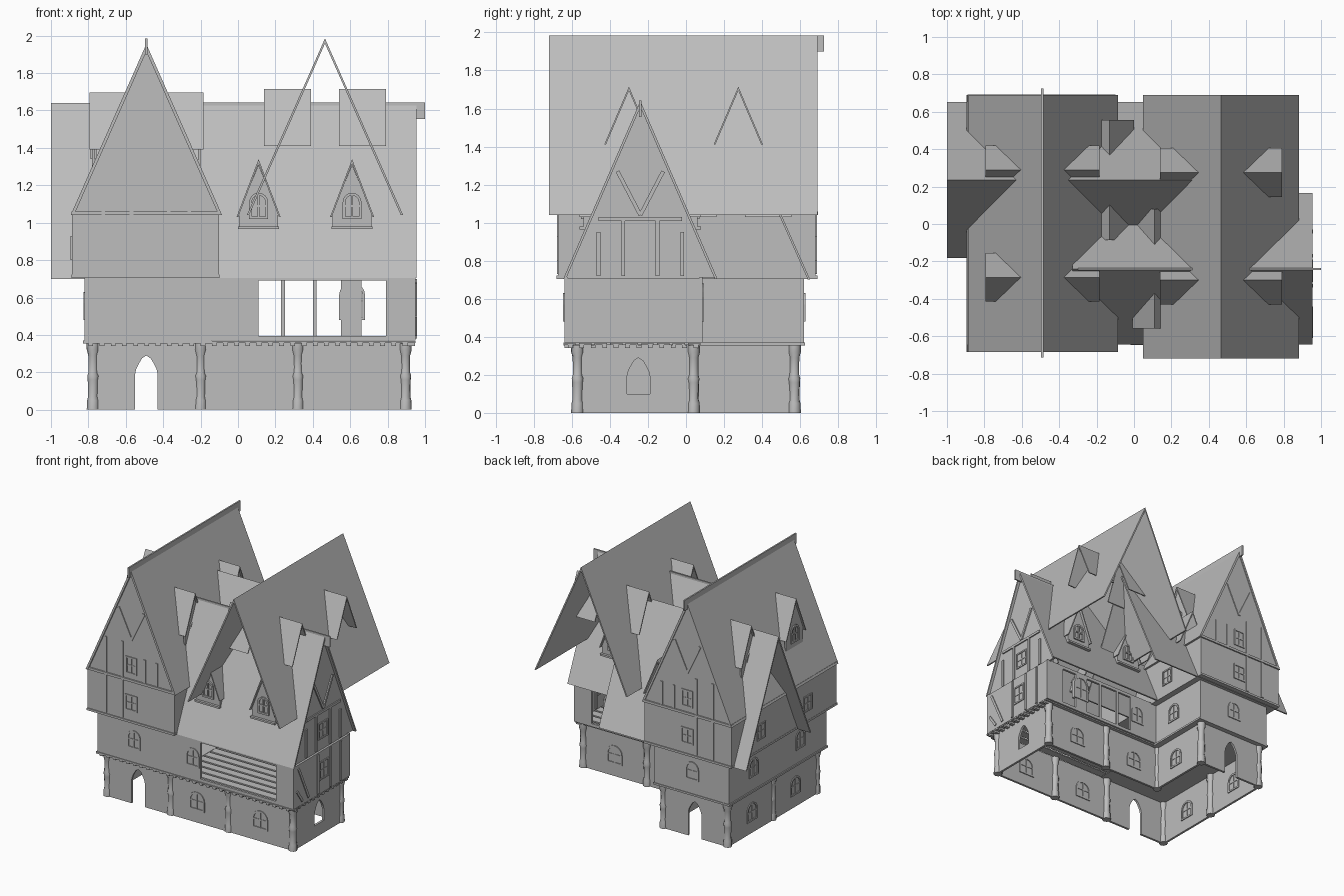
import bpy, bmesh, math
from mathutils import Matrix, Vector

if "Cube" in bpy.data.objects:
    bpy.data.objects.remove(bpy.data.objects["Cube"])

grey = bpy.data.materials.new("plain_grey")
grey.diffuse_color = (0.51, 0.51, 0.51, 1)
grey.use_nodes = True
grey.node_tree.nodes["Principled BSDF"].inputs["Base Color"].default_value = grey.diffuse_color


def finish(name, mesh):
    mesh.materials.clear()
    mesh.materials.append(grey)
    ob = bpy.data.objects.new(name, mesh)
    bpy.context.collection.objects.link(ob)
    return ob


def plate(name, loops, axis, a0, a1):
    """Fill 2D loops (extra loops are holes) and extrude from a0 to a1.
    axis 'y': loops are (x, z); axis 'x': loops are (y, z)."""
    cu = bpy.data.curves.new(name, 'CURVE')
    cu.dimensions, cu.fill_mode = '2D', 'BOTH'
    cu.extrude = abs(a1 - a0) / 2
    for lp in loops:
        sp = cu.splines.new('POLY')
        sp.points.add(len(lp) - 1)
        for p, (u, v) in zip(sp.points, lp):
            p.co = (u, v, 0, 1)
        sp.use_cyclic_u = True
    tmp = bpy.data.objects.new("tmp", cu)
    bpy.context.collection.objects.link(tmp)
    bpy.context.view_layer.update()
    dg = bpy.context.evaluated_depsgraph_get()
    mesh = bpy.data.meshes.new_from_object(tmp.evaluated_get(dg))
    bpy.data.objects.remove(tmp)
    mid = (a0 + a1) / 2
    if axis == 'y':
        m = Matrix(((1, 0, 0, 0), (0, 0, -1, mid), (0, 1, 0, 0), (0, 0, 0, 1)))
    else:
        m = Matrix(((0, 0, 1, mid), (1, 0, 0, 0), (0, 1, 0, 0), (0, 0, 0, 1)))
    mesh.transform(m)
    for p in mesh.polygons:
        p.use_smooth = False
    return finish(name, mesh)


def rect(u0, u1, v0, v1):
    return [(u0, v0), (u1, v0), (u1, v1), (u0, v1)]


def arch(c, w, v0, v1, point=0.0):
    """Arched outline; point > 0 sharpens the top."""
    top = [(c + w * math.cos(a), v1 - w + w * math.sin(a) + point * math.sin(a) ** 4)
           for a in [math.pi * i / 8 for i in range(9)]]
    return [(c - w, v0), (c + w, v0)] + top


def box(name, x0, x1, y0, y1, z0, z1):
    return plate(name, [rect(x0, x1, z0, z1)], 'y', y0, y1)


def beam(name, p, q, axis, a, w=0.01, d=0.016):
    n = (Vector(q) - Vector(p)).normalized().orthogonal() * w
    p, q = Vector(p), Vector(q)
    plate(name, [[tuple(p - n), tuple(q - n), tuple(q + n), tuple(p + n)]], axis, a - d, a + d)


def window(name, c, axis, a, v0, v1, w=0.065, square=False):
    """Framed window with a cross bar, standing proud of both wall faces."""
    if square:
        loops = [rect(c - w, c + w, v0, v1), rect(c - w + .012, c + w - .012, v0 + .012, v1 - .012)]
    else:
        loops = [arch(c, w, v0, v1), arch(c, w - 0.014, v0 + 0.014, v1 - 0.014)]
    plate(name + "_frame", loops, axis, a - 0.016, a + 0.016)
    beam(name + "_mullion", (c, v0), (c, v1 - 0.01), axis, a, 0.005, 0.014)
    beam(name + "_bar", (c - w, (v0 + v1) / 2), (c + w, (v0 + v1) / 2), axis, a, 0.005, 0.013)


def roof(name, axis, c, half, z0, z1, a0, a1, t=0.012):
    s = t * (z1 - z0) / half
    plate(name, [[(c - half, z0), (c - half + t, z0), (c, z1 - s), (c + half - t, z0),
                  (c + half, z0), (c, z1)]], axis, a0, a1)


def pillar(x, y):
    bm = bmesh.new()
    rings = []
    for z, r in [(0, .034), (.05, .032), (.07, .027), (.16, .03), (.18, .033), (.2, .027),
                 (.29, .026), (.32, .034), (.355, .034)]:
        rings.append([bm.verts.new((x + r * math.cos(i * math.pi / 4 + z * 2),
                                    y + r * math.sin(i * math.pi / 4 + z * 2), z)) for i in range(8)])
    for a, b in zip(rings, rings[1:]):
        for i in range(8):
            bm.faces.new((a[i], a[(i + 1) % 8], b[(i + 1) % 8], b[i])).smooth = True
    bm.faces.new(rings[0][::-1])
    bm.faces.new(rings[-1])
    me = bpy.data.meshes.new("pillar")
    bm.to_mesh(me)
    bm.free()
    finish("pillar", me)


T = 0.018
door = lambda c, z0=0.0: arch(c, 0.06, z0, 0.25, 0.04)

# Ground floor walls of the L-shaped plan
for y in (-0.585, 0.567):
    plate("ground_gable_wall", [[(-.79, 0), (-.55, 0)] + door(-.49)[:1:-1] + [(-.43, 0), (-.19, 0), (-.19, .36), (-.79, .36)]], 'y', y, y + T)
plate("ground_left_wall", [rect(-.58, .58, 0, .36)], 'x', -.79, -.79 + T)
plate("ground_inner_wall", [rect(.03, .58, 0, .36)], 'x', -.208, -.19)
plate("ground_front_wall", [rect(-.2, .91, 0, .36)], 'y', -.585, -.567)
plate("ground_back_wall", [rect(-.2, .91, 0, .36)], 'y', .03, .048)
plate("ground_right_wall", [rect(-.58, .04, 0, .36), door(-.25, .1)], 'x', .89, .908)
for x in (.04, .61):
    window("ground_window", x, 'y', -.576, .1, .25, .07)
    window("ground_back_window", x, 'y', .039, .1, .25, .07)
for y in (-.28, .28):
    window("ground_left_window", y, 'x', -.781, .1, .25)
window("ground_inner_window", .28, 'x', -.199, .1, .25)
for x, y in [(-.775, -.57), (-.2, -.57), (.32, -.57), (.895, -.57), (.895, .04), (.32, .04),
             (-.2, .04), (-.2, .57), (-.775, .57), (-.775, 0)]:
    pillar(x, y)

# Middle floor slabs, planks and joist ends
box("left_wing_floor", -.83, -.14, -.645, .625, .355, .37)
for i in range(9):
    y = -.645 + i * .082
    box("floor_plank", -.14, .95, y, y + .065, .358, .368)
for i in range(29):
    x = -.8 + i * .06
    box("joist_end", x, x + .025, -.64, -.57, .342, .358)
for i in range(12):
    y = -.62 + i * .06
    box("joist_end_side", .89, .945, y, y + .025, .342, .358)

# Middle floor walls, open gallery in the front wing
for y in (-.64, .602):
    plate("middle_gable_wall", [rect(-.82, -.15, .37, .71)], 'y', y, y + T)
    window("middle_gable_window", -.49, 'y', y + T / 2, .48, .63, .06)
plate("middle_left_wall", [rect(-.64, .62, .37, .71)], 'x', -.82, -.802)
plate("middle_inner_wall", [rect(.07, .62, .37, .71)], 'x', -.168, -.15)
window("middle_inner_window", .3, 'x', -.159, .48, .63, .06)
for y in (-.3, .3):
    window("middle_left_window", y, 'x', -.811, .48, .63, .06)
for y in (-.64, .07):
    box("middle_wall_panel", -.15, .11, y, y + T, .37, .71)
    box("middle_wall_end", .79, .95, y, y + T, .37, .71)
    box("gallery_rail", .11, .79, y, y + T, .37, .395)
    box("gallery_top_beam", -.15, .95, y, y + T, .69, .715)
    window("middle_wall_window", .04, 'y', y + T / 2, .48, .63, .06)
for x0, x1 in [(.23, .25), (.4, .42), (.55, .66)]:
    box("gallery_post", x0, x1, .07, .088, .37, .7)
window("gallery_window", .61, 'y', .079, .48, .68, .07)
plate("middle_right_wall", [rect(-.64, .088, .37, .71)], 'x', .932, .95)
window("middle_right_window", -.25, 'x', .941, .48, .63, .06, True)
for y in (-.33, -.17, -.04):
    beam("middle_right_post", (y, .38), (y, .7), 'x', .941)
beam("middle_right_brace", (-.58, .68), (-.45, .4), 'x', .941)
beam("middle_right_brace", (-.6, .5), (-.53, .4), 'x', .941)

# Upper floor and gables of the left wing
box("upper_floor", -.89, -.10, -.68, .69, .705, .722)
for y in (-.672, .664):
    plate("left_gable_wall", [[(-.885, .72), (-.105, .72), (-.105, 1.05), (-.49, 1.92), (-.885, 1.05)]], 'y', y, y + T)
    m = y + T / 2
    window("upper_window", -.49, 'y', m, .8, .93, .055, True)
    window("gable_window", -.49, 'y', m, 1.1, 1.24, .05, True)
    box("gable_cross_beam", -.89, -.10, m - .02, m + .02, 1.04, 1.06)
    for x in (-.72, -.57):
        beam("gable_post", (x, .73), (x, 1.35), 'y', m)
    for x in (-.37, -.26):
        beam("gable_short_post", (x, 1.06), (x, 1.25), 'y', m)
    for s in (-1, 1):
        beam("gable_brace", (-.49, 1.38), (-.49 + s * .115, 1.62), 'y', m)
for x in (-.888, -.12):
    plate("upper_side_wall", [rect(-.672, .682, .72, 1.06)], 'x', x, x + T)
window("upper_inner_window", .28, 'x', -.111, .8, .93, .055, True)
for y in (-.3, .3):
    window("upper_left_window", y, 'x', -.879, .8, .93, .055, True)

# Roofs of both wings with ridge boards
roof("left_wing_roof", 'y', -.49, .405, 1.04, 1.955, -.685, .69, .018)
box("left_ridge_board", -.496, -.484, -.715, .725, 1.9, 1.985)
roof("front_wing_roof", 'x', -.24, .405, .705, 1.64, -.33, .955, .014)
box("front_ridge_board", -.3, 1.0, -.246, -.234, 1.555, 1.642)
# Loose outer roof sheets
roof("right_roof_sheet", 'y', .465, .418, 1.04, 1.985, -.72, .69)
roof("back_roof_sheet", 'x', .235, .418, .7, 1.64, -1.0, .33)

# Timbered gable of the front wing
plate("front_wing_gable", [[(-.63, .71), (.15, .71), (-.24, 1.61)]], 'x', .915, .933)
window("front_wing_gable_window", -.24, 'x', .924, .8, .935, .06, True)
beam("front_wing_collar", (-.46, 1.02), (-.02, 1.02), 'x', .927)
for s in (-1, 1):
    beam("front_wing_gable_post", (-.24 + s * .09, .72), (-.24 + s * .09, 1.02), 'x', .927)
    beam("front_wing_gable_post", (-.24 + s * .22, .72), (-.24 + s * .22, .95), 'x', .927)
    beam("front_wing_gable_brace", (-.24, 1.04), (-.24 + s * .12, 1.27), 'x', .927)

# Dormers: high ones on the roofs running front to back
for c, ys, out, top in ((-.49, (-.285, .29), .305, 1.695), (.465, (-.3, .275), .325, 1.715)):
    for y in ys:
        for s in (-1, 1):
            roof("high_dormer_roof", 'x', y, .13, top - .305, top, c + s * out, c + s * .075, .009)
            if c < 0:
                plate("high_dormer_face", [[(y - .11, 1.3), (y + .11, 1.3), (y + .11, 1.42), (y, 1.67), (y - .11, 1.42)]],
                      'x', c + s * .29, c + s * .275)
                window("high_dormer_window", y, 'x', c + s * .283, 1.34, 1.48, .05)
# Dormers: low ones on the roofs running left to right
for c, xs, half in ((-.24, (.11, .61), .118), (.235, (-.13, -.63), .13)):
    for x in xs:
        for s in (-1, 1):
            roof("low_dormer_roof", 'y', x, half, 1.03, 1.34, c + s * .32, c + s * .075, .009)
            if c < 0:
                plate("low_dormer_face", [[(x - .105, .965), (x + .105, .965), (x + .105, 1.05), (x, 1.31), (x - .105, 1.05)]],
                      'y', c + s * .3, c + s * .12)
                window("low_dormer_window", x, 'y', c + s * .295, 1.02, 1.16, .05)
                box("low_dormer_sill", x - .11, x + .11, c + s * .32, c + s * .29, .965, .98)
